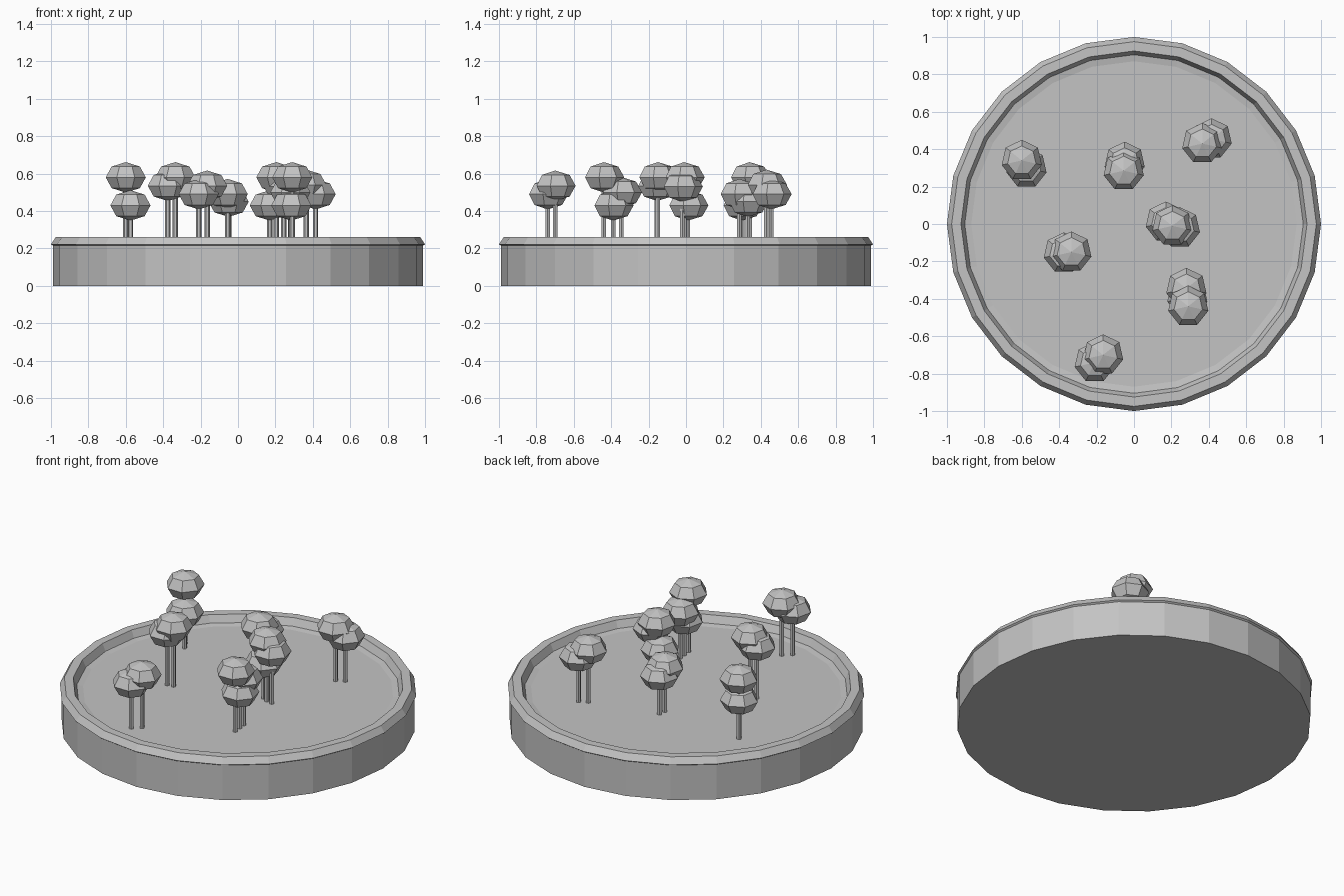
import bpy, bmesh
from math import cos, sin, tau
from mathutils import Matrix

cube = bpy.data.objects.get("Cube")
if cube:
    bpy.data.objects.remove(cube, do_unlink=True)

grey = bpy.data.materials.new("plain_grey")
grey.use_nodes = True
tone = (0.55, 0.55, 0.55, 1)
grey.diffuse_color = tone
grey.node_tree.nodes["Principled BSDF"].inputs["Base Color"].default_value = tone

FLOOR = 0.21


def finish(bm, name):
    bmesh.ops.recalc_face_normals(bm, faces=bm.faces)
    mesh = bpy.data.meshes.new(name)
    bm.to_mesh(mesh)
    bm.free()
    mesh.materials.append(grey)
    obj = bpy.data.objects.new(name, mesh)
    bpy.context.collection.objects.link(obj)
    return obj


def lathe(name, profile, sides):
    """Turn a (radius, height) profile and cap both ends."""
    bm = bmesh.new()
    rings = [[bm.verts.new((r * cos(tau * i / sides), r * sin(tau * i / sides), z))
              for i in range(sides)] for r, z in profile]
    for low, high in zip(rings, rings[1:]):
        for i in range(sides):
            j = (i + 1) % sides
            bm.faces.new((low[i], low[j], high[j], high[i]))
    bm.faces.new(rings[0])
    bm.faces.new(rings[-1])
    return finish(bm, name)


# Round tray with a bevelled rim and sunken floor
lathe("round_tray", [(0.99, 0), (0.99, 0.215), (1, 0.222), (0.975, 0.26),
                     (0.925, 0.26), (0.905, 0.216), (0.87, FLOOR)], 24)


def tree(number, x, y, z):
    # Slim trunk
    trunk = lathe(f"tree_trunk_{number}", [(0.014, FLOOR), (0.014, z)], 6)
    trunk.location = (x, y, 0)
    # Faceted, slightly squashed crown
    bm = bmesh.new()
    bmesh.ops.create_uvsphere(bm, u_segments=7, v_segments=4, radius=0.11,
                              matrix=Matrix.Diagonal((1, 1, 0.74, 1)))
    crown = finish(bm, f"tree_crown_{number}")
    crown.location = (x, y, z)


# Small clumps of trees: ground position and crown height
clumps = [
    [(-0.60, 0.34, 0.58), (-0.575, 0.30, 0.43)],
    [(-0.335, -0.15, 0.58), (-0.375, -0.155, 0.535)],
    [(-0.165, -0.70, 0.535), (-0.21, -0.74, 0.49)],
    [(-0.055, 0.285, 0.49), (-0.05, 0.33, 0.45)],
    [(0.205, -0.01, 0.58), (0.17, 0.01, 0.43), (0.245, -0.02, 0.53)],
    [(0.29, -0.44, 0.58), (0.285, -0.39, 0.43), (0.28, -0.345, 0.5)],
    [(0.365, 0.43, 0.54), (0.415, 0.455, 0.49)],
]
for n, spot in enumerate((s for clump in clumps for s in clump), 1):
    tree(n, *spot)
